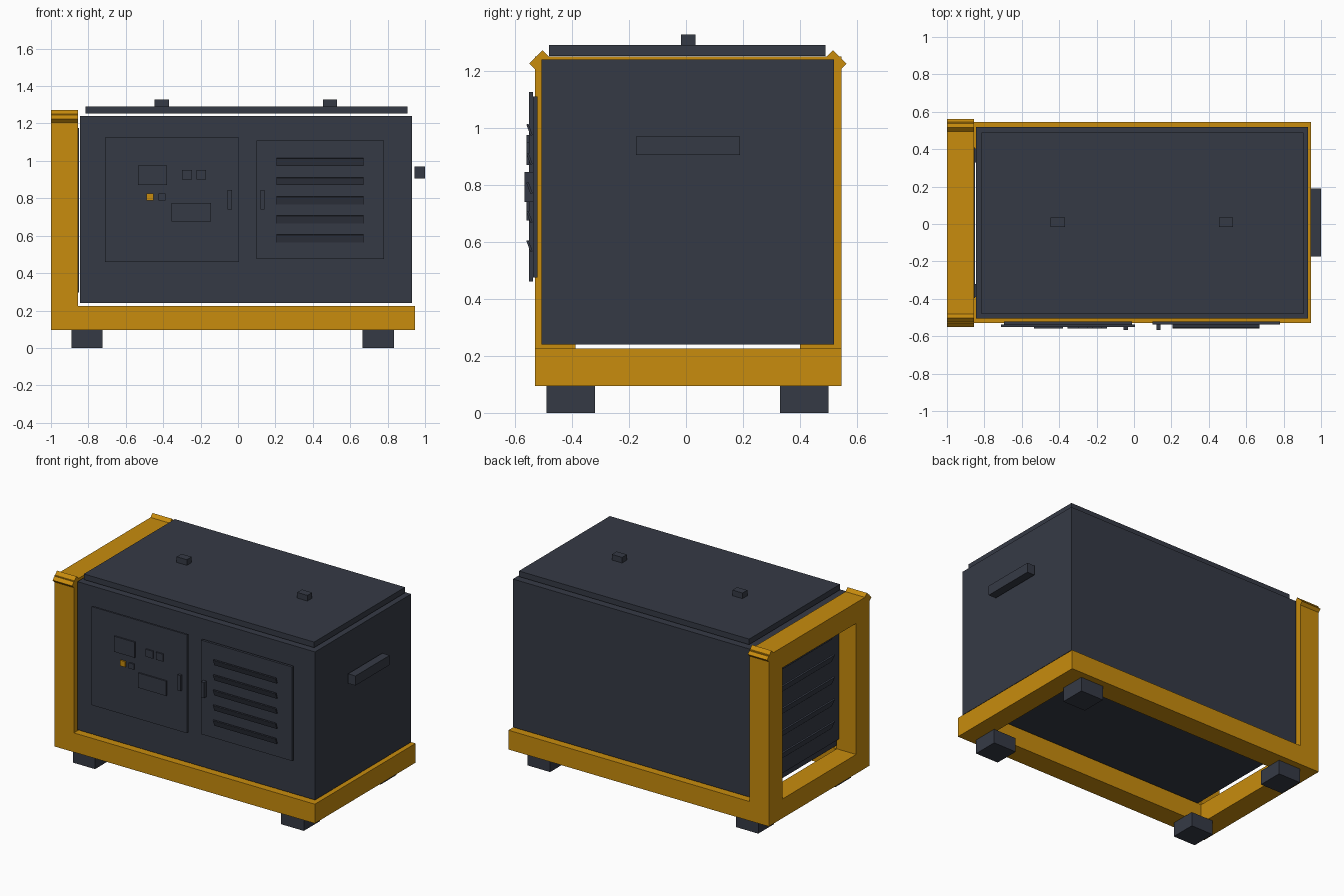
import bpy
import bmesh
from math import radians
from mathutils import Matrix, Vector

cube = bpy.data.objects.get("Cube")
if cube:
    bpy.data.objects.remove(cube, do_unlink=True)


def make_material(name, rgb):
    mat = bpy.data.materials.new(name)
    mat.use_nodes = True
    mat.diffuse_color = (*rgb, 1)
    mat.node_tree.nodes["Principled BSDF"].inputs["Base Color"].default_value = (*rgb, 1)
    return mat


GOLD = make_material("golden yellow paint", (0.58, 0.262, 0.004))
DARK = make_material("dark slate paint", (0.036, 0.042, 0.06))


def box(name, x, y, z, mat=DARK, tilt=0, axis='X'):
    """Box from (low, high) ranges, optionally tilted about its centre."""
    ranges = (x, y, z)
    centre = Vector([(lo + hi) / 2 for lo, hi in ranges])
    size = [hi - lo for lo, hi in ranges]
    bm = bmesh.new()
    bmesh.ops.create_cube(bm, size=1)
    bm.transform(Matrix.Rotation(radians(tilt), 4, axis) @ Matrix.Diagonal((*size, 1)))
    mesh = bpy.data.meshes.new(name)
    bm.to_mesh(mesh)
    bm.free()
    mesh.materials.append(mat)
    obj = bpy.data.objects.new(name, mesh)
    obj.location = centre
    bpy.context.collection.objects.link(obj)
    return obj


def around(c, half):
    return (c - half, c + half)


# Base frame: two side rails and an end beam
RAIL_Z = (0.095, 0.225)
FRONT, BACK = (-0.53, -0.387), (0.4, 0.545)
ARCH_X = (-1, -0.855)
for side, y in (("front", FRONT), ("back", BACK)):
    box(f"{side}_base_rail", (-0.855, 0.945), y, RAIL_Z, GOLD)
    box(f"{side}_arch_post", ARCH_X, y, (0.095, 1.25), GOLD)
box("base_end_beam", (0.81, 0.945), (-0.387, 0.4), RAIL_Z, GOLD)

# End arch beams and its turned corner bars
box("arch_bottom_beam", ARCH_X, (-0.387, 0.4), RAIL_Z, GOLD)
box("arch_top_beam", ARCH_X, (-0.387, 0.4), (1.11, 1.25), GOLD)
for side, y in (("front", -0.503), ("back", 0.516)):
    box(f"{side}_arch_corner_bar", ARCH_X, around(y, 0.033), around(1.225, 0.033), GOLD, 45)

# Feet
for end, x in (("right", (-0.89, -0.725)), ("left", (0.665, 0.835))):
    for side, y in (("front", (-0.49, -0.32)), ("back", (0.33, 0.5))):
        box(f"{side}_{end}_foot", x, y, (0, 0.095))

# Housing, lid, lifting lugs and end grip
box("housing", (-0.845, 0.93), (-0.506, 0.519), (0.24, 1.24))
box("lid", (-0.815, 0.905), (-0.48, 0.49), (1.252, 1.29))
for end, x in (("right", -0.408), ("left", 0.492)):
    box(f"{end}_lifting_lug", around(x, 0.038), (-0.017, 0.034), (1.29, 1.328))
box("end_grip", (0.945, 1), (-0.175, 0.19), (0.905, 0.97))

# Control door with its thin cover
box("control_door", (-0.695, -0.01), (-0.537, -0.52), (0.475, 1.11))
box("control_door_cover", (-0.71, 0.005), (-0.55, -0.537), (0.46, 1.125))

# Instruments on the control door
instruments = (
    ("display", (-0.535, -0.38), (0.87, 0.975), DARK),
    ("right_gauge", (-0.3, -0.245), (0.9, 0.95), DARK),
    ("left_gauge", (-0.222, -0.17), (0.9, 0.95), DARK),
    ("start_button", (-0.49, -0.452), (0.787, 0.825), GOLD),
    ("stop_button", (-0.425, -0.387), (0.787, 0.825), DARK),
    ("switch_panel", (-0.355, -0.145), (0.675, 0.775), DARK),
)
for name, x, z, mat in instruments:
    box(name, x, (-0.559, -0.55), z, mat)

# Vented door and door handles
box("vented_door", (0.1, 0.78), (-0.537, -0.52), (0.475, 1.11))
box("control_door_handle", (-0.055, -0.033), (-0.566, -0.55), (0.74, 0.845))
box("vented_door_handle", (0.12, 0.142), (-0.566, -0.537), (0.74, 0.845))
for i in range(5):
    z = 0.585 + i * 0.102
    box(f"door_louvre_{i + 1}", (0.205, 0.672), around(-0.549, 0.004), around(z, 0.021), DARK, 20)

# Cooling grille inside the arch
box("end_grille_panel", (-0.872, -0.851), (-0.395, 0.41), (0.295, 1.175))
for i in range(5):
    z = 0.43 + i * 0.15
    box(f"grille_louvre_{i + 1}", around(-0.886, 0.005), (-0.3, 0.315), around(z, 0.03), DARK, -25, 'Y')
